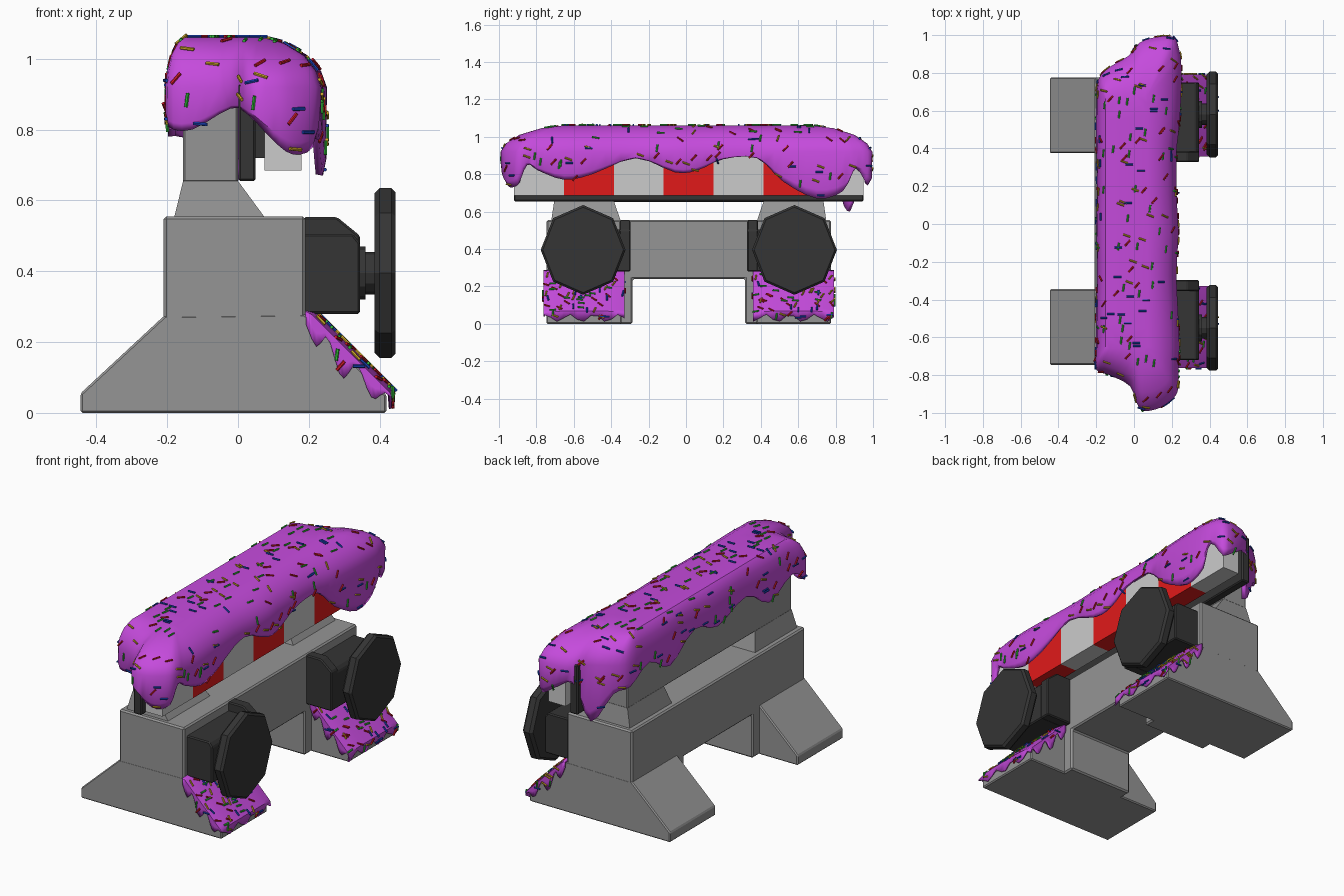
import bpy, bmesh, random
from math import pi, sin, cos, radians
from mathutils import Vector

if "Cube" in bpy.data.objects:
    bpy.data.objects.remove(bpy.data.objects["Cube"])

random.seed(4)
C = 0.015  # mirror plane in y for the repeated feet, necks and lamps


def material(name, r, g, b):
    m = bpy.data.materials.new(name)
    m.diffuse_color = (r, g, b, 1)
    m.use_nodes = True
    m.node_tree.nodes["Principled BSDF"].inputs["Base Color"].default_value = m.diffuse_color
    return m


DARK = material("dark", .035, .035, .035)
RED = material("red", .75, .01, .01)
LIGHT = material("light", .68, .68, .68)
GREY = material("grey", .3, .3, .3)
ICING = material("icing", .56, .07, .72)


def finish(name, bm, mat, bevel=0):
    bmesh.ops.recalc_face_normals(bm, faces=bm.faces)
    me = bpy.data.meshes.new(name)
    bm.to_mesh(me)
    bm.free()
    ob = bpy.data.objects.new(name, me)
    bpy.context.collection.objects.link(ob)
    me.materials.append(mat)
    if bevel:
        mod = ob.modifiers.new("bevel", 'BEVEL')
        mod.width = bevel
        mod.segments = 1
    return ob


def loft(name, rings, mat, bevel=0):
    """Closed solid through rings of equal point count."""
    bm = bmesh.new()
    rs = [[bm.verts.new(p) for p in r] for r in rings]
    for a, b in zip(rs, rs[1:]):
        for i in range(len(a)):
            j = (i + 1) % len(a)
            bm.faces.new((a[i], a[j], b[j], b[i]))
    bm.faces.new(rs[0])
    bm.faces.new(rs[-1])
    return finish(name, bm, mat, bevel)


def prism_y(name, pts, a, b, mat, bevel=0):
    return loft(name, [[(x, y, z) for x, z in pts] for y in (a, b)], mat, bevel)


def rect(x0, x1, y0, y1, z):
    return [(x0, y0, z), (x1, y0, z), (x1, y1, z), (x0, y1, z)]


def box(name, x0, x1, y0, y1, z0, z1, mat, bevel=0):
    return loft(name, [rect(x0, x1, y0, y1, z0), rect(x0, x1, y0, y1, z1)], mat, bevel)


# barrier body: arch-shaped side profile extruded across x
arch = [(-.76, 0), (-.3, 0), (-.3, .24), (.3, .24), (.3, 0), (.76, 0), (.76, .555), (-.76, .555)]
loft("barrier_body", [[(x, C + d, z) for d, z in arch] for x in (-.21, .19)], GREY, .008)

# upright wall, dark backing board and striped panel
box("upright_wall", -.155, 0, C - .72, C + .72, .65, 1.01, GREY, .006)
box("backing_board", .001, .05, -.92, .95, .655, .93, DARK, .006)
for i in range(7):
    y = -.92 + i * .267
    box("panel_stripe", .075, .18, y, y + .267, .685, .92, RED if i % 2 else LIGHT)
for y in (-.5, .53):
    box("panel_mount", .05, .075, y - .06, y + .06, .72, .85, DARK)


def fill_icing(name, rings, closed, cap):
    bm = bmesh.new()
    rs = [[bm.verts.new(p) for p in r] for r in rings]
    for a, b in zip(rs, rs[1:]):
        for i in range(len(a) if closed else len(a) - 1):
            j = (i + 1) % len(a)
            bm.faces.new((a[i], a[j], b[j], b[i]))
    if cap:
        bm.faces.new(rs[-1])
    bmesh.ops.remove_doubles(bm, verts=bm.verts, dist=.001)
    bmesh.ops.triangulate(bm, faces=[f for f in bm.faces if len(f.verts) > 4])
    ob = finish(name, bm, ICING)
    if sum(p.normal.z * p.area for p in ob.data.polygons) < 0:
        ob.data.flip_normals()
    ob.data.shade_smooth()
    ob.data.set_sharp_from_angle(angle=radians(40))
    return ob


# icing over the top: plan outline with the hem height at each point
outline = [(.235, -.80, .82), (.24, -.65, .77), (.235, -.5, .8), (.225, -.27, .885), (.235, -.06, .81),
           (.23, .06, .82), (.225, .2, .88), (.225, .38, .885), (.24, .52, .76), (.25, .7, .67),
           (.25, .85, .71), (.24, .92, .83), (.21, .99, .74), (.12, .99, .79), (.03, .96, .82),
           (-.03, .89, .60), (-.13, .83, .76), (-.19, .76, .79), (-.2, .6, .87), (-.2, .42, .78),
           (-.195, .2, .9), (-.2, 0, .84), (-.195, -.25, .91), (-.2, -.45, .8), (-.2, -.65, .88),
           (-.2, -.77, .81), (-.13, -.8, .80), (-.02, -.86, .86), (.03, -.98, .84), (.1, -.985, .77),
           (.16, -.96, .73), (.22, -.91, .75), (.235, -.86, .85)]
P = [Vector(p) for p in outline]
loop = []
for i in range(len(P)):  # Catmull-Rom, three steps per span
    a, b, c, d = (P[(i + k) % len(P)] for k in (-1, 0, 1, 2))
    for t in (0, 1 / 3, 2 / 3):
        loop.append(.5 * (2 * b + (c - a) * t + (2 * a - 5 * b + 4 * c - d) * t * t
                          + (3 * b - a - 3 * c + d) * t ** 3))


def inset(p, t, z):
    x = min(max(p.x, -.15), .07)
    y = min(max(p.y, -.66), .68)
    return Vector((p.x + (x - p.x) * t, p.y + (y - p.y) * t, z))


rings = [[inset(p, .06, p.z) for p in loop], [inset(p, .01, p.z * .8 + .18) for p in loop]]
rings += [[inset(p, t, z) for p in loop]
          for t, z in ((0, .92), (.09, .965), (.3, 1.01), (.65, 1.045), (1, 1.06))]
top_icing = fill_icing("top_icing", rings, True, True)

icings = [(top_icing, 230)]
for s, side in ((-1, "front"), (1, "back")):
    def mid(d):
        return C + s * d
    # sloping foot on both sides
    foot = [(-.445, 0), (.42, 0), (.42, .05), (.188, .28), (-.208, .275), (-.445, .055)]
    prism_y(side + "_foot", foot, mid(.36), mid(.7605), GREY, .006)

    # tapered neck
    loft(side + "_neck", [rect(-.18, .075, mid(.365), mid(.735), .553),
                          rect(-.155, 0, mid(.40), mid(.72), .655)], GREY)

    # lamp housing: bracket plus smaller chamfered block
    prism_y(side + "_lamp_bracket", [(.185, .28), (.345, .28), (.345, .5), (.28, .553), (.185, .553)],
            mid(.312), mid(.37), DARK, .006)
    prism_y(side + "_lamp_housing", [(.185, .28), (.345, .28), (.345, .48), (.325, .505), (.185, .505)],
            mid(.36), mid(.735), DARK, .006)

    # octagonal lamp head on a round hub
    yc = mid(.565)

    def ring(x, r, n=8):
        return [(x, yc + r * .945 * sin(2 * pi * k / n), .395 + r * cos(2 * pi * k / n)) for k in range(n)]
    loft(side + "_lamp_hub", [ring(.34, .075, 12), ring(.36, .075, 12), ring(.36, .06, 12),
                              ring(.39, .06, 12)], DARK)
    loft(side + "_lamp_head", [ring(.385, .225), ring(.4, .24), ring(.433, .24), ring(.445, .228)], DARK)

    # icing sheet draped over the outer foot slope
    rows = []
    for i in range(19):
        t = i / 18
        h = (.075 + .05 * sin(t * 17 + .6)) * (1 - .6 * t) * min(1, .35 + 4 * t)
        row = []
        for k in range(-8, 9):
            q = min(abs(k), 6) / 6
            off = (.022 - .014 * q ** 4) * (1 if t > .04 else .3)
            d = .56 + .217 * q * (1 if k > 0 else -1)
            x = .19 + .232 * t + .7 * off
            z = .285 - .232 * t + .7 * off
            z -= h * (abs(k) - 6) / 2 if abs(k) > 6 else 0
            row.append((x, mid(d), max(z, .02)))
        rows.append(row)
    rows.append([(.434, y, max(.012, min(.05, .03 + .02 * sin(y * 48)))) for x, y, z in rows[-1]])
    icings.append((fill_icing(side + "_foot_icing", rows, False, False), 75))

# sprinkles: each colour keeps its own direction on the surface
kinds = [("blue", (.01, .06, .5), 0), ("red", (.6, .01, .02), 48),
         ("green", (.03, .5, .04), 82), ("yellow", (.6, .38, .02), -20)]
meshes = [bmesh.new() for _ in kinds]
for ob, count in icings:
    me = ob.data
    polys = list(me.polygons)
    picks = random.choices(polys, [p.area for p in polys], k=count)
    for n, poly in enumerate(picks):
        vs = [me.vertices[v].co for v in poly.vertices]
        w = [random.random() + .02 for _ in vs]
        pos = sum((v * a for v, a in zip(vs, w)), Vector()) / sum(w)
        nor = poly.normal
        ref = Vector((1, 0, 0)) if abs(nor.x) < .8 else Vector((0, 1, 0))
        t = (ref - nor * ref.dot(nor)).normalized()
        ang = radians(kinds[n % 4][2])
        u = t * cos(ang) + nor.cross(t) * sin(ang)
        v = nor.cross(u)
        bm = meshes[n % 4]
        size = .02 if ob is top_icing else .017
        ends = [[bm.verts.new(pos + nor * .003 + u * e + (v * cos(k * pi / 3) + nor * sin(k * pi / 3)) * .005)
                 for k in range(6)] for e in (-size, size)]
        for k in range(6):
            j = (k + 1) % 6
            bm.faces.new((ends[0][k], ends[0][j], ends[1][j], ends[1][k]))
        bm.faces.new(ends[0])
        bm.faces.new(ends[1])
for (name, col, _), bm in zip(kinds, meshes):
    finish(name + "_sprinkles", bm, material(name + "_sprinkle", *col))

# give the icing some thickness
for ob, _ in icings:
    mod = ob.modifiers.new("thickness", 'SOLIDIFY')
    mod.thickness = .02 if ob is top_icing else .008
    mod.offset = -1
